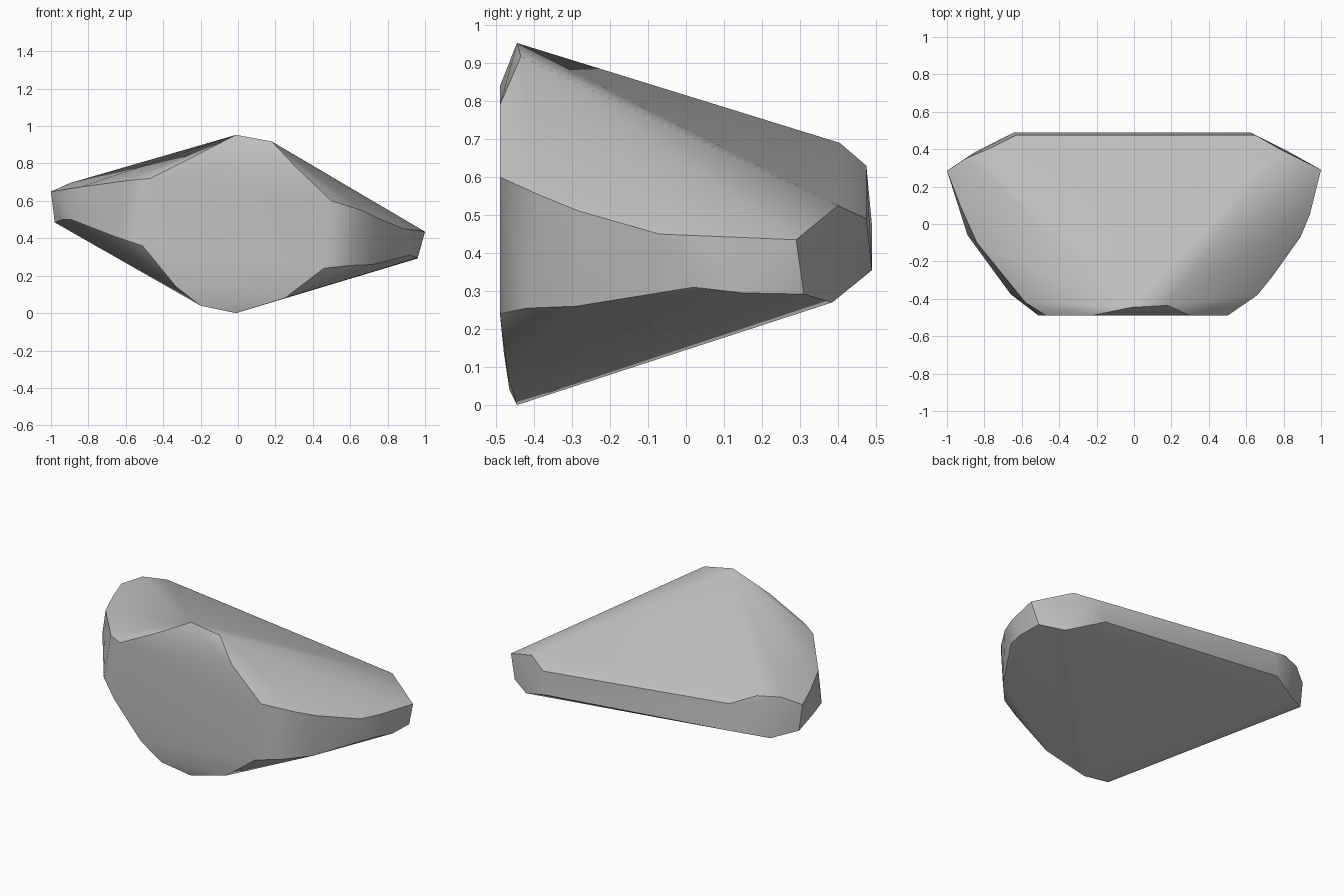
import bpy
import bmesh
import math

# Remove the default cube only
default_cube = bpy.data.objects.get("Cube")
if default_cube:
    bpy.data.objects.remove(default_cube, do_unlink=True)


def make_material(name, colour):
    material = bpy.data.materials.new(name)
    material.use_nodes = True
    material.diffuse_color = colour
    shader = material.node_tree.nodes["Principled BSDF"]
    shader.inputs["Base Color"].default_value = colour
    return material


def build_hull(name, outlines, material):
    """Wrap a convex skin around several outlines and smooth its soft edges."""
    mesh = bpy.data.meshes.new(name)
    bm = bmesh.new()
    for outline in outlines:
        for point in outline:
            bm.verts.new(point)
    hull = bmesh.ops.convex_hull(bm, input=bm.verts[:], use_existing_faces=False)
    leftovers = set(hull["geom_interior"]) | set(hull["geom_unused"])
    loose = [g for g in leftovers if isinstance(g, bmesh.types.BMVert) and g.is_valid]
    bmesh.ops.delete(bm, geom=loose, context="VERTS")
    bmesh.ops.recalc_face_normals(bm, faces=bm.faces[:])
    bm.to_mesh(mesh)
    bm.free()

    rock = bpy.data.objects.new(name, mesh)
    bpy.context.collection.objects.link(rock)
    mesh.materials.append(material)
    bpy.ops.object.select_all(action="DESELECT")
    rock.select_set(True)
    bpy.context.view_layer.objects.active = rock
    bpy.ops.object.shade_smooth_by_angle(angle=math.radians(33))

    # Let the broad facets dominate the shading
    weighted = rock.modifiers.new("weighted normals", "WEIGHTED_NORMAL")
    weighted.keep_sharp = True


# Front face: upper and lower rim of the broken flat
front = -0.49
crown = [(-0.01, -0.445, 0.953), (0.18, -0.435, 0.918)]
upper_rim = [(x, front, z) for x, z in
             ((-0.47, 0.72), (-0.23, 0.84), (0.3, 0.79), (0.5, 0.6))]
lower_rim = [(-0.51, front, 0.36), (-0.33, -0.48, 0.14), (-0.2, -0.465, 0.04),
             (-0.01, -0.445, 0), (0.25, -0.47, 0.08), (0.46, front, 0.24)]

# Left flank: upper and lower edge running back to the low tip
left_upper = [(0.66, -0.38, 0.55), (0.74, -0.28, 0.51), (0.82, -0.09, 0.5),
              (0.89, -0.07, 0.45), (0.94, 0.05, 0.445), (1, 0.29, 0.435)]
left_lower = [(0.6, -0.42, 0.255), (0.72, -0.29, 0.26), (0.92, 0.02, 0.31),
              (0.96, 0.15, 0.295), (0.96, 0.31, 0.292)]

# Right flank: upper and lower edge running back to the high tip
right_upper = [(-0.58, -0.42, 0.71), (-0.84, -0.1, 0.675),
               (-0.93, 0.1, 0.66), (-1, 0.285, 0.65)]
right_lower = [(-0.66, -0.375, 0.41), (-0.89, -0.06, 0.5),
               (-0.94, 0.1, 0.5), (-0.98, 0.29, 0.485)]

# Back band: upper and lower edge of the tilted strip
back_upper = [(-0.9, 0.35, 0.695), (-0.77, 0.405, 0.69), (-0.63, 0.475, 0.63),
              (0.65, 0.475, 0.49), (0.78, 0.4, 0.525)]
back_lower = [(-0.85, 0.385, 0.44), (-0.64, 0.49, 0.47),
              (0.62, 0.49, 0.355), (0.83, 0.385, 0.27)]

stone = make_material("stone grey", (0.54, 0.54, 0.54, 1))
build_hull("rock", [crown, upper_rim, lower_rim, left_upper, left_lower,
                    right_upper, right_lower, back_upper, back_lower], stone)
